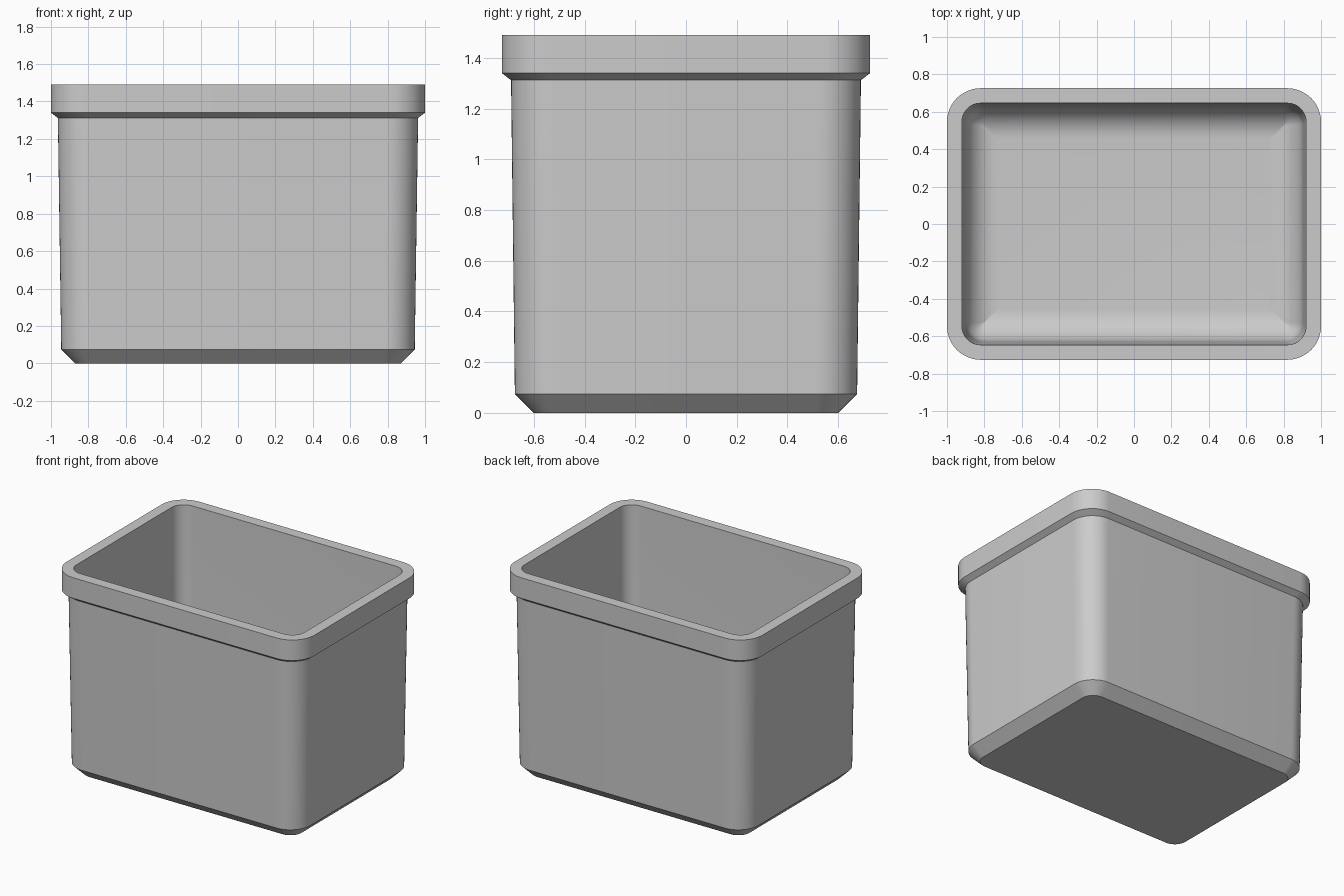
import bpy, bmesh, math

if "Cube" in bpy.data.objects:
    bpy.data.objects.remove(bpy.data.objects["Cube"])

SEG = 12  # segments per rounded corner


def ring(bm, hx, hy, r, z):
    """Rounded rectangle loop of vertices, counter-clockwise."""
    verts = []
    for i, (sx, sy) in enumerate([(1, 1), (-1, 1), (-1, -1), (1, -1)]):
        for k in range(SEG + 1):
            a = math.pi / 2 * (i + k / SEG)
            verts.append(bm.verts.new((sx * (hx - r) + r * math.cos(a),
                                       sy * (hy - r) + r * math.sin(a), z)))
    return verts


# Outer shell from base chamfer to rim: half width, half depth, corner radius, height
levels = [
    (0.87, 0.60, 0.09, 0.0),
    (0.945, 0.675, 0.16, 0.075),
    (0.963, 0.69, 0.165, 1.312),
    (1.0, 0.726, 0.18, 1.34),
    (1.0, 0.726, 0.18, 1.49),
    (0.92, 0.646, 0.10, 1.49),
]

# Inner cavity: slightly tapered wall ending in a rounded floor edge
FLOOR, FILLET, STEPS = 0.075, 0.17, 10
for k in range(STEPS + 1):
    a = math.pi / 2 * k / STEPS
    inset = FILLET * (1 - math.cos(a))
    levels.append((0.902 - inset, 0.628 - inset, max(0.1 - inset, 0.006),
                   FLOOR + FILLET * (1 - math.sin(a))))

bm = bmesh.new()
rings = [ring(bm, *level) for level in levels]
n = len(rings[0])
for lower, upper in zip(rings, rings[1:]):
    for i in range(n):
        j = (i + 1) % n
        bm.faces.new((lower[i], lower[j], upper[j], upper[i]))
bm.faces.new(rings[0][::-1])   # underside
bm.faces.new(rings[-1])        # inside floor
bmesh.ops.recalc_face_normals(bm, faces=bm.faces)

mesh = bpy.data.meshes.new("storage_bin")
bm.to_mesh(mesh)
bm.free()
bin_obj = bpy.data.objects.new("storage_bin", mesh)
bpy.context.collection.objects.link(bin_obj)

# Plain grey plastic
grey = bpy.data.materials.new("grey_plastic")
grey.diffuse_color = (0.60, 0.60, 0.60, 1)
grey.use_nodes = True
grey.node_tree.nodes["Principled BSDF"].inputs["Base Color"].default_value = grey.diffuse_color
mesh.materials.append(grey)

bpy.context.view_layer.objects.active = bin_obj
bin_obj.select_set(True)
bpy.ops.object.shade_smooth_by_angle(angle=math.radians(30))
